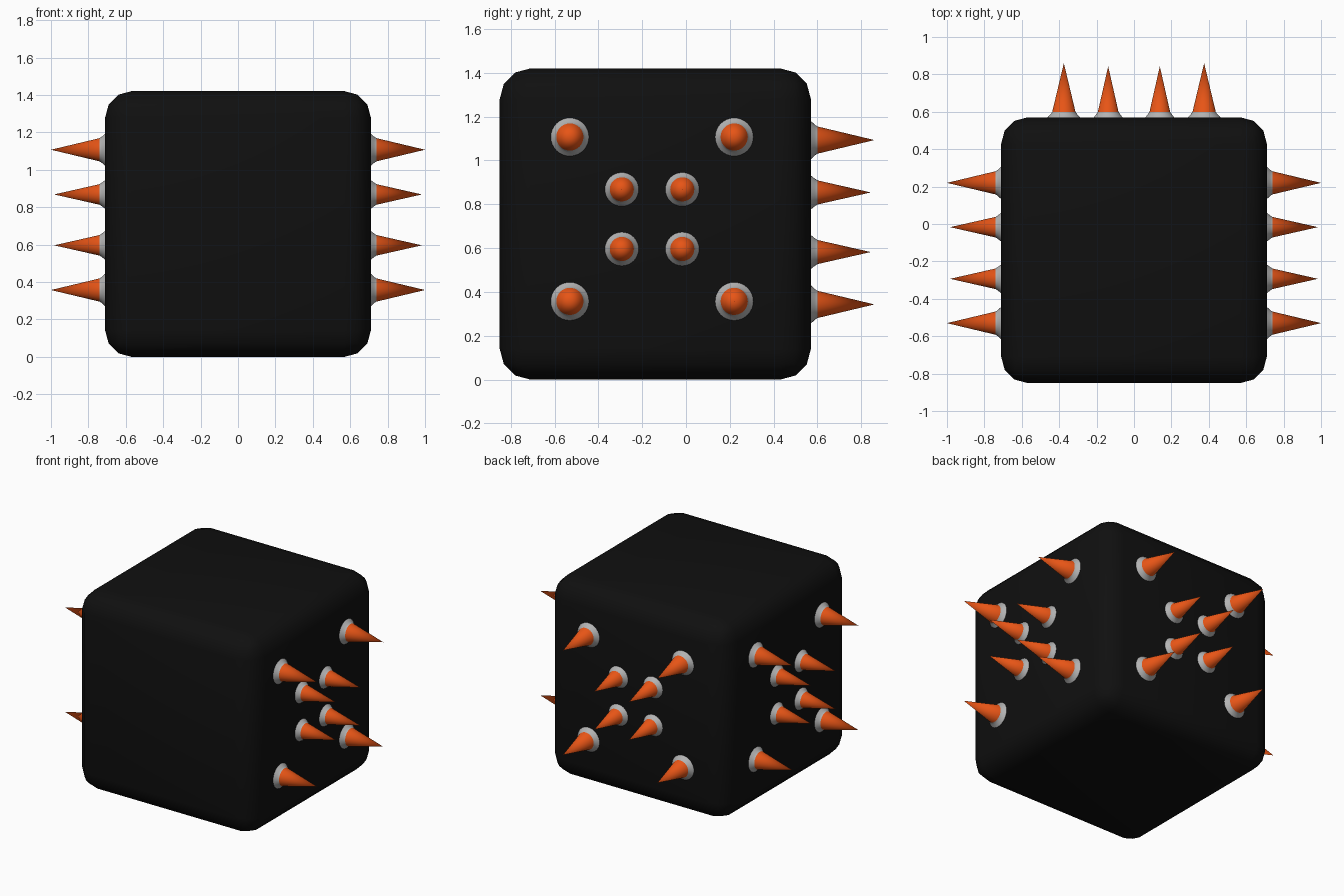
import bpy, bmesh, math
from mathutils import Matrix, Vector

cube = bpy.data.objects.get("Cube")
if cube:
    bpy.data.objects.remove(cube, do_unlink=True)


def material(name, rgb):
    m = bpy.data.materials.new(name)
    m.use_nodes = True
    m.diffuse_color = (*rgb, 1)
    bsdf = m.node_tree.nodes["Principled BSDF"]
    bsdf.inputs["Base Color"].default_value = (*rgb, 1)
    bsdf.inputs["Roughness"].default_value = 0.7
    return m


black = material("matte_black", (0.005, 0.005, 0.005))
orange = material("burnt_orange", (0.80, 0.09, 0.008))
grey = material("light_grey", (0.45, 0.45, 0.45))


def add_object(name, bm, mats, angle):
    mesh = bpy.data.meshes.new(name)
    bm.to_mesh(mesh)
    bm.free()
    for m in mats:
        mesh.materials.append(m)
    ob = bpy.data.objects.new(name, mesh)
    bpy.context.collection.objects.link(ob)
    bpy.ops.object.select_all(action='DESELECT')
    ob.select_set(True)
    bpy.context.view_layer.objects.active = ob
    bpy.ops.object.shade_smooth_by_angle(angle=math.radians(angle))
    return ob


# Rounded cube body
HALF = 0.71
BODY_Y = -0.14
bm = bmesh.new()
bmesh.ops.create_cube(bm, size=2 * HALF,
                      matrix=Matrix.Translation((0, BODY_Y, HALF)))
bmesh.ops.bevel(bm, geom=bm.edges[:], offset=0.14, segments=3,
                profile=0.5, affect='EDGES')
add_object("body", bm, [black], 40)


# Spike: a flared grey collar and an orange cone, pointing along direction
def spike(name, base, direction, collar, radius, length, sides=32):
    turn = Vector(direction).to_track_quat('Z', 'Y').to_matrix().to_4x4()
    place = Matrix.Translation(base) @ turn
    lip = 0.03
    bm = bmesh.new()
    rings = []
    for r, h in ((collar, -0.01), (collar, 0.0),
                 (radius + 0.008, lip * 0.6), (radius, lip)):
        rings.append([bm.verts.new(place @ Vector((
            r * math.cos(i * math.tau / sides),
            r * math.sin(i * math.tau / sides), h))) for i in range(sides)])
    tip = bm.verts.new(place @ Vector((0, 0, length)))
    for i in range(sides):
        j = (i + 1) % sides
        for low, high in zip(rings, rings[1:]):
            bm.faces.new((low[i], low[j], high[j], high[i])).material_index = 1
        bm.faces.new((rings[-1][i], rings[-1][j], tip))
    bm.faces.new(rings[0][::-1]).material_index = 1
    add_object(name, bm, [orange, grey], 30)


# Four large outer spikes and four small inner spikes on one face
def spike_group(name, point, direction, wide, mid_z):
    sizes = (("large", 0.375, 0.375, 0.087, 0.062, 0.29),
             ("small", wide, 0.136, 0.077, 0.055, 0.273))
    for size, across, up, collar, radius, length in sizes:
        for a in (-1, 1):
            for b in (-1, 1):
                spike(f"{name}_{size}_spike", point(a * across, mid_z + b * up),
                      direction, collar, radius, length)


for side, sx in (("left", 1), ("right", -1)):
    spike_group(side, lambda u, z: (sx * HALF, -0.155 + u, z),
                (sx, 0, 0), 0.138, 0.725 + 0.007)
spike_group("back", lambda u, z: (u, BODY_Y + HALF, z), (0, 1, 0), 0.138, 0.718)
